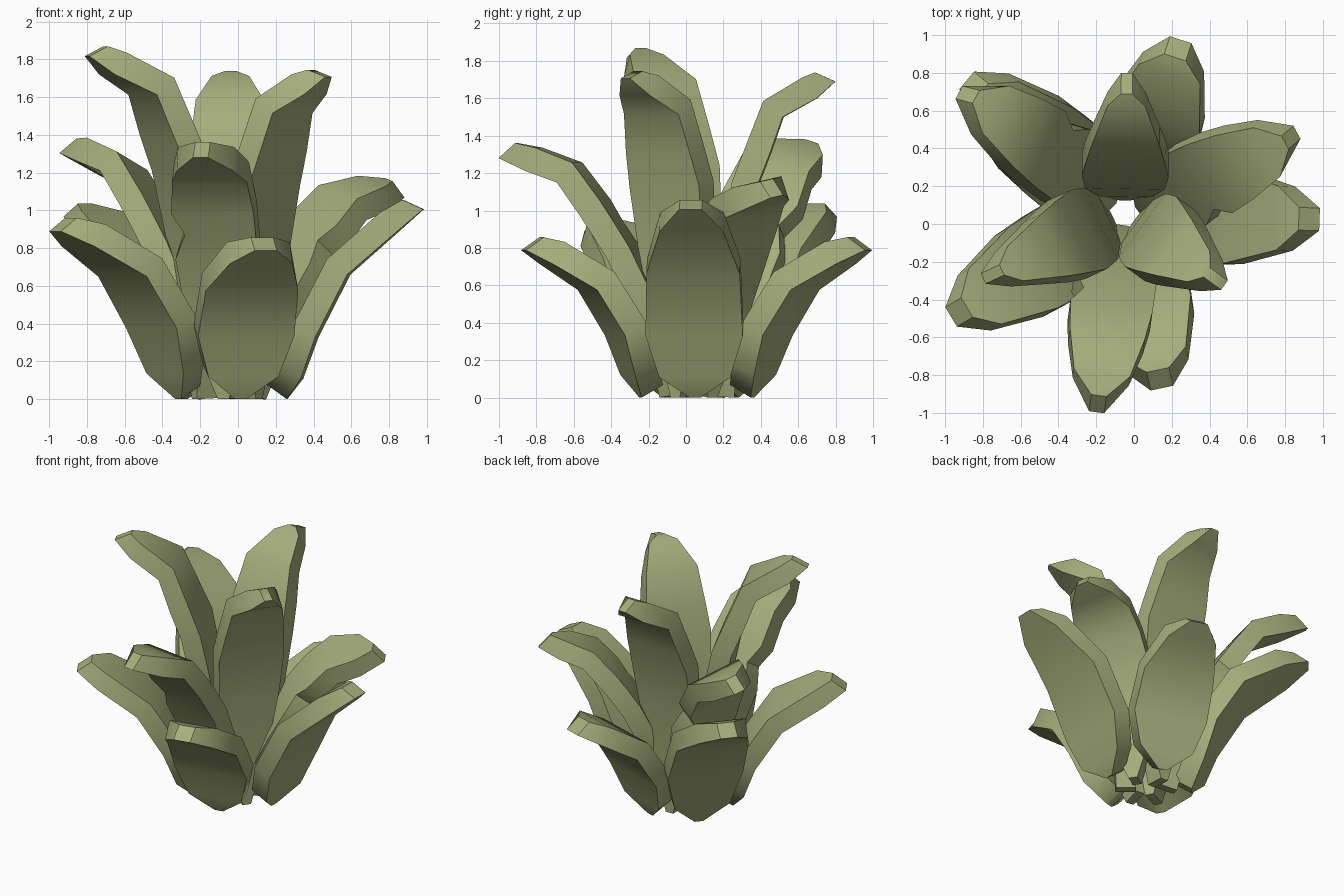
import bpy, bmesh, math
from mathutils import Vector, Matrix

cube = bpy.data.objects.get("Cube")
if cube:
    bpy.data.objects.remove(cube, do_unlink=True)

green = bpy.data.materials.new("olive_green")
green.use_nodes = True
color = (0.38, 0.42, 0.20, 1)
green.diffuse_color = color
green.node_tree.nodes["Principled BSDF"].inputs["Base Color"].default_value = color

CENTRE = Vector((-0.05, 0.06, 0))
THICKNESS = 0.135

# Leaf profiles along the underside: distance out, height, half width
OUTER = [(.31, 0, .03), (.38, .12, .19), (.45, .33, .26), (.6, .57, .25),
         (.83, .71, .17), (.95, .78, .06)]
MIDDLE = [(.2, 0, .03), (.24, .25, .13), (.34, .5, .19), (.45, .74, .22), (.53, .87, .22),
          (.6, .98, .22), (.72, 1.15, .2), (.89, 1.21, .15), (1.05, 1.28, .04)]
INNER = [(.2, 0, .03), (.22, .4, .14), (.26, .8, .21), (.32, 1.12, .23), (.39, 1.3, .21),
         (.46, 1.5, .18), (.64, 1.6, .1), (.74, 1.69, .03)]


def make_leaf(name, profile, azimuth, reach, height, arch=0, roll=0, notch=None):
    """Thick bent blade with a slanted tip, swept along its profile, rolled and turned."""
    r0, last = profile[0][0], len(profile) - 1
    tip_z = profile[last][1]
    c, s = math.cos(math.radians(roll)), math.sin(math.radians(roll))
    pts = [Vector((r0 + (r - r0) * reach, 0, z * height + arch * math.sin(math.pi * z / tip_z)))
           for r, z, w in profile]
    bm = bmesh.new()
    rings = []
    for i, p in enumerate(pts):
        tangent = (pts[min(i + 1, last)] - pts[max(i - 1, 0)]).normalized()
        up = Vector((-tangent.z, 0, tangent.x))
        across = Vector((0, c, 0)) + up * s
        normal = up * c - Vector((0, s, 0))
        if i == last:
            top = p + normal * 0.11 - tangent * 0.05
        else:
            top = p + normal * THICKNESS
        left = across * profile[i][2]
        right = -left * (0.72 if i == notch else 1)
        rings.append([bm.verts.new(v) for v in (p + right, p + left, top + left, top + right)])
    for a, b in zip(rings, rings[1:]):
        for k in range(4):
            n = (k + 1) % 4
            bm.faces.new((a[k], a[n], b[n], b[k]))
    bm.faces.new(rings[0])
    bm.faces.new(rings[-1])
    bmesh.ops.recalc_face_normals(bm, faces=bm.faces)
    bm.transform(Matrix.Translation(CENTRE) @ Matrix.Rotation(math.radians(azimuth), 4, 'Z'))
    mesh = bpy.data.meshes.new(name)
    bm.to_mesh(mesh)
    bm.free()
    mesh.materials.append(green)
    obj = bpy.data.objects.new(name, mesh)
    bpy.context.collection.objects.link(obj)
    bpy.ops.object.select_all(action='DESELECT')
    obj.select_set(True)
    bpy.context.view_layer.objects.active = obj
    bpy.ops.object.shade_smooth_by_angle(angle=math.radians(45))


# Low spreading leaves
make_leaf("outer_leaf_front", OUTER, -78, 1.0, 1.01)
make_leaf("outer_leaf_left", OUTER, -2, 1.13, 1.29, arch=-0.1)
make_leaf("outer_leaf_back", OUTER, 72, 1.02, 1.01)
make_leaf("outer_leaf_back_right", OUTER, 140, 1.22, 1.24)
make_leaf("outer_leaf_front_right", OUTER, 211, 1.19, 1.14)

# Middle leaves, each with a nick in one edge
make_leaf("middle_leaf_front", MIDDLE, 262, 1.02, 1.0, notch=4)
make_leaf("middle_leaf_left", MIDDLE, 25, 0.95, 0.84, arch=0.06, roll=12, notch=4)
make_leaf("middle_leaf_back_right", MIDDLE, 144, 1.04, 1.01, roll=18, notch=4)

# Tall central leaves
make_leaf("inner_leaf_back", INNER, 89, 1.0, 1.0)
make_leaf("inner_leaf_right", INNER, 205, 1.16, 1.075)
make_leaf("inner_leaf_left", INNER, -36, 0.84, 1.01)
